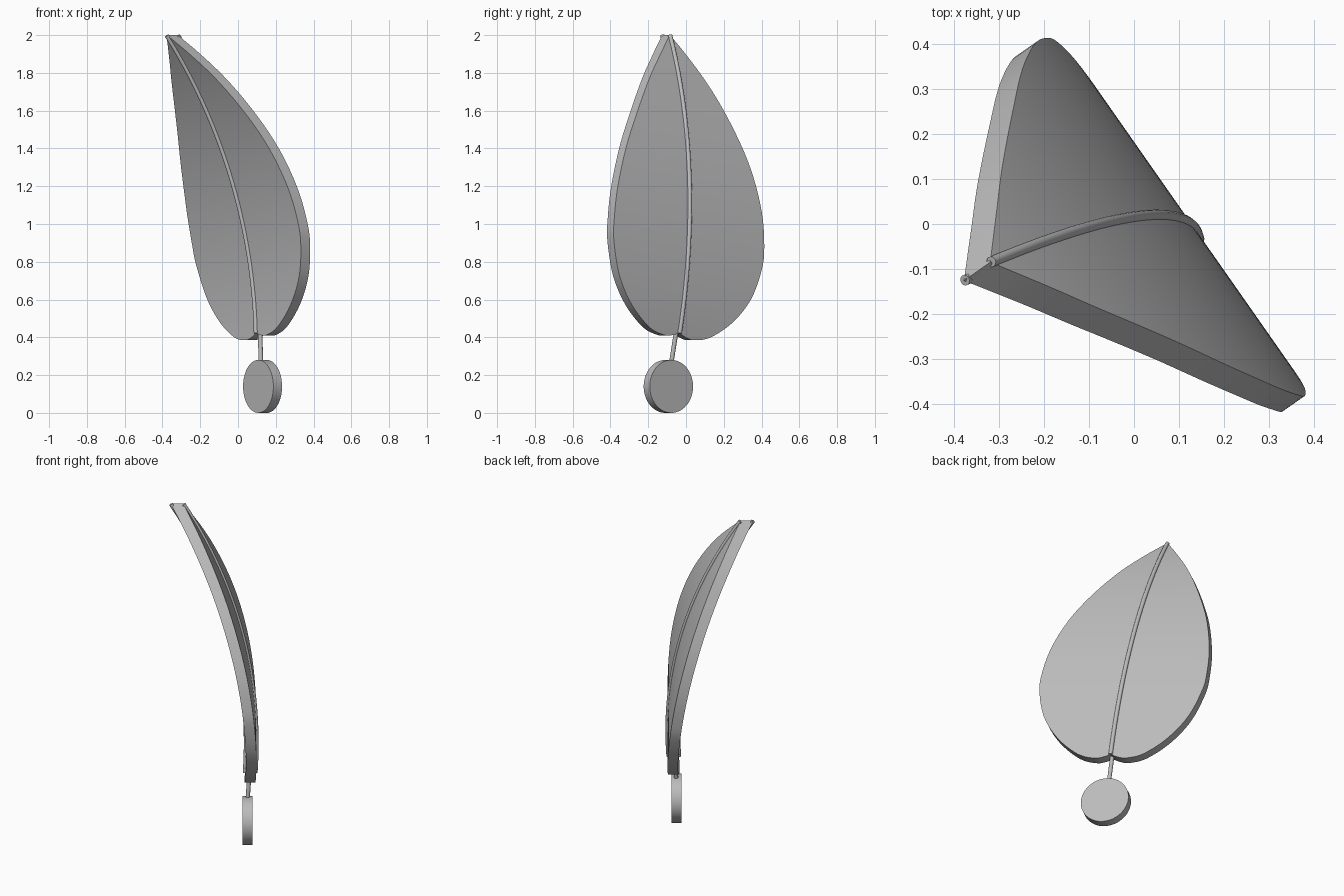
import bpy, bmesh, math
from mathutils import Matrix, Vector
from mathutils.geometry import interpolate_bezier

if "Cube" in bpy.data.objects:
    bpy.data.objects.remove(bpy.data.objects["Cube"])

grey = bpy.data.materials.new("plain grey")
grey.use_nodes = True
tone = (0.5, 0.5, 0.5, 1)
grey.diffuse_color = tone
grey.node_tree.nodes["Principled BSDF"].inputs["Base Color"].default_value = tone

# Local axes: x across the leaf, y through its thickness, z along the midrib
YAW, LEAN = math.radians(-55), math.radians(-8.1)
PLACE = (Matrix.Rotation(YAW, 4, 'Z') @ Matrix.Translation((0.151, 0.053, 0.14))
         @ Matrix.Rotation(LEAN, 4, 'Y'))
RADIUS, CREST, THICK = 2.6, 0.46, 0.06
BASE, TIP = 0.285, 1.88


def bend(v):
    """Depth of the bent blade at height v, and its depth-wise half thickness."""
    c = math.sqrt(1 - ((v - CREST) / RADIUS) ** 2)
    return 0.022 - RADIUS * (1 - c), THICK / 2 / c


def finish(name, bm):
    bmesh.ops.recalc_face_normals(bm, faces=bm.faces)
    mesh = bpy.data.meshes.new(name)
    bm.to_mesh(mesh)
    bm.free()
    ob = bpy.data.objects.new(name, mesh)
    bpy.context.collection.objects.link(ob)
    ob.data.materials.append(grey)
    ob.matrix_world = PLACE
    bpy.ops.object.select_all(action='DESELECT')
    ob.select_set(True)
    bpy.context.view_layer.objects.active = ob
    bpy.ops.object.shade_smooth_by_angle(angle=math.radians(35))
    return ob


def tube(name, points, radius, sides=12):
    bm = bmesh.new()
    rings = []
    for i, p in enumerate(points):
        d = points[min(i + 1, len(points) - 1)] - points[max(i - 1, 0)]
        a = Vector((1, 0, 0))
        b = d.normalized().cross(a)
        rings.append([bm.verts.new(p + radius * (a * math.cos(t) + b * math.sin(t)))
                      for t in (math.tau * k / sides for k in range(sides))])
    for r, s in zip(rings, rings[1:]):
        for k in range(sides):
            j = (k + 1) % sides
            bm.faces.new((r[k], r[j], s[j], s[k]))
    bm.faces.new(rings[0])
    bm.faces.new(rings[-1])
    return finish(name, bm)


# Half outline of the blade, from the notch round to the tip
knots = [Vector(p) for p in (
    (0, .285), (.045, .268), (.1, .262), (.2, .29), (.33, .39), (.43, .53), (.483, .7),
    (.49, .82), (.47, 1.0), (.407, 1.22), (.31, 1.43), (.2, 1.62), (.09, 1.77), (0, TIP))]
outline = []
for i in range(len(knots) - 1):
    p, q = knots[i], knots[i + 1]
    before, after = knots[max(i - 1, 0)], knots[min(i + 2, len(knots) - 1)]
    outline += interpolate_bezier(p, p + (q - before) / 6, q - (after - p) / 6, q, 6)[:-1]
outline.append(knots[-1])

# Blade: ribs of vertices from edge to edge, on a front and a back skin
STEPS = 8
bm = bmesh.new()
skins = []
for side in (-1, 1):
    rows = []
    for i, p in enumerate(outline):
        mid = max(p.y, BASE + 0.002 * i)
        mid = min(mid, TIP)
        row = []
        for k in range(-STEPS, STEPS + 1):
            f = abs(k) / STEPS
            v = mid + (p.y - mid) * f
            depth, half = bend(v)
            row.append(bm.verts.new((p.x * k / STEPS, depth + side * half, v)))
        rows.append(row)
    for r, s in zip(rows, rows[1:]):
        for k in range(2 * STEPS):
            bm.faces.new((r[k], r[k + 1], s[k + 1], s[k]))
    skins.append(rows)
front, back = skins
for i in range(len(outline) - 1):
    for k in (0, -1):
        bm.faces.new((front[i][k], front[i + 1][k], back[i + 1][k], back[i][k]))
bmesh.ops.remove_doubles(bm, verts=bm.verts, dist=0.0001)
finish("leaf_blade", bm)

# Midribs on both faces
for name, side in (("front_midrib", -1), ("back_midrib", 1)):
    path = []
    for i in range(41):
        v = BASE + (TIP - 0.004 - BASE) * i / 40
        depth, half = bend(v)
        path.append(Vector((0, depth + side * half, v)))
    tube(name, path, 0.012)

# Stem and the round base disc
tube("stem", [Vector((0, 0.002, 0.13)), Vector((0, 0.014, 0.31))], 0.012)
bm = bmesh.new()
bmesh.ops.create_cone(bm, cap_ends=True, segments=64, radius1=0.14, radius2=0.14,
                      depth=0.056, matrix=Matrix.Rotation(math.pi / 2, 4, 'X'))
finish("base_disc", bm)
